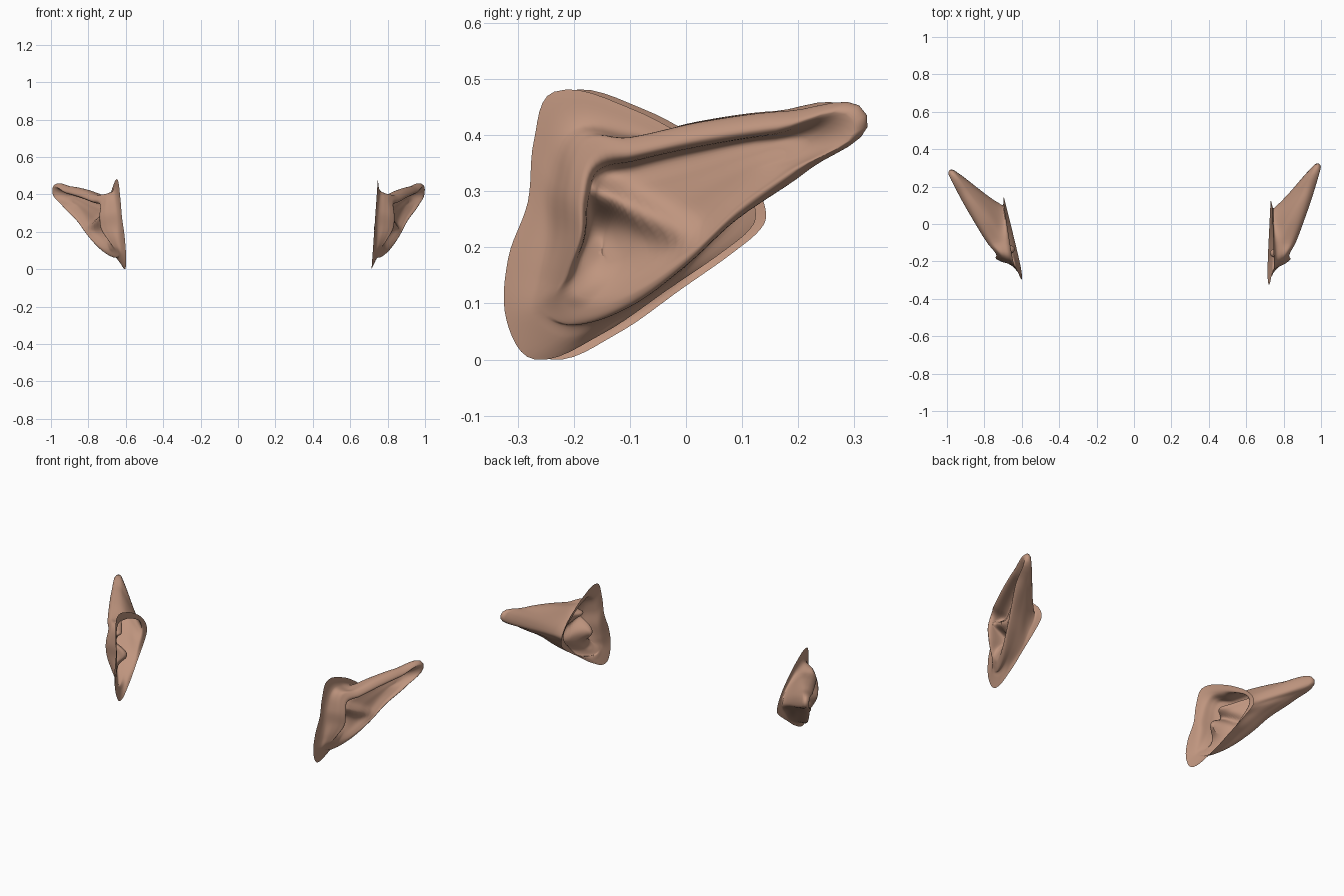
import bpy, bmesh, math
from mathutils import Vector, Matrix

if "Cube" in bpy.data.objects:
    bpy.data.objects.remove(bpy.data.objects["Cube"])

# Outlines of the right ear in (y, z), 14 points each: from the tip, over the top, down the front, back along the bottom
FLANGE = [(.122, .275), (.10, .315), (.04, .37), (-.10, .448), (-.235, .477), (-.271, .39), (-.282, .28),
          (-.317, .18), (-.32, .07), (-.27, .0), (-.15, .045), (-.03, .126), (.07, .195), (.12, .24)]
BASE = [(.085, .285), (.06, .33), (0, .365), (-.10, .405), (-.20, .415), (-.24, .32), (-.245, .23),
        (-.265, .15), (-.275, .08), (-.215, .037), (-.12, .078), (-.02, .145), (.04, .21), (.075, .25)]
RIM = [(.321, .435), (.18, .441), (.03, .421), (-.10, .393), (-.175, .385), (-.205, .30), (-.205, .22),
       (-.225, .14), (-.245, .088), (-.20, .062), (-.10, .095), (0, .168), (.09, .25), (.22, .34)]
RIM_X = [.978, .928, .88, .835, .80, .805, .80, .765, .735, .745, .79, .84, .88, .935]
INNER = [(.225, .385), (.15, .393), (.02, .37), (-.09, .345), (-.152, .325), (-.168, .28), (-.175, .22),
         (-.19, .17), (-.195, .12), (-.16, .11), (-.08, .14), (.02, .21), (.09, .275), (.17, .335)]
FLOOR = [(.18, .368), (.12, .365), (.02, .335), (-.06, .315), (-.12, .295), (-.14, .265), (-.15, .22),
         (-.15, .19), (-.14, .17), (-.11, .17), (-.06, .19), (.02, .245), (.07, .29), (.13, .338)]
AROUND, ACROSS = 6, 6


def blade_x(y):
    return .85 + .46 * y


def hermite(p0, p1, p2, p3, t):
    d = (p2 - p1).length
    m1, m2 = (p2 - p0).normalized() * d, (p3 - p1).normalized() * d
    a, b = t * t, t * t * t
    return p1 * (2 * b - 3 * a + 1) + m1 * (b - 2 * a + t) + p2 * (3 * a - 2 * b) + m2 * (b - a)


def smooth_ring(pts):
    n = len(pts)
    return [hermite(pts[i - 1], pts[i], pts[(i + 1) % n], pts[(i + 2) % n], j / AROUND)
            for i in range(n) for j in range(AROUND)]


def ear_grid():
    n = len(RIM)
    flange = [Vector((.703 + .07 * z, y, z)) for y, z in FLANGE]
    base = [Vector((.718 + .07 * z, y, z)) for y, z in BASE]
    rim = [Vector((x, y, z)) for x, (y, z) in zip(RIM_X, RIM)]
    inner = [Vector((max(blade_x(y), .77) - (.03 if k < 5 else .018 if k < 7 else .004), y, z))
             for k, (y, z) in enumerate(INNER)]
    floor = [Vector((blade_x(y) - (.03 if k < 8 else .022), y, z)) for k, (y, z) in enumerate(FLOOR)]
    spine = [(floor[k] + floor[-k % n]) / 2 for k in range(n)]
    # underside of the rim: a soft slope at the front, a thick edge elsewhere
    back, crest = [], []
    for k in range(n):
        if 4 <= k <= 8:
            p = rim[k].lerp(base[k], .45)
        else:
            p = rim[k].lerp(base[k], .03 if k == 0 else .07)
            thick = .025 if k == 0 else .04 if k in (1, 13) else .055
            p.x = max(rim[k].x - thick, (rim[k].x + base[k].x) / 2)
        back.append(p)
        # rounded top of the rim
        c = rim[k].lerp(inner[k], .25 if k == 0 else .65 if k < 7 else .5)
        c.x = rim[k].x + (.008 if k == 0 else .018)
        crest.append(c)
    rings = [smooth_ring(r) for r in (flange, base, back, rim, crest, inner, floor, spine)]
    rows = []
    last = len(rings) - 1
    for i in range(last):
        for j in range(ACROSS + (i == last - 1)):
            t = j / ACROSS
            row = []
            for k in range(len(rings[0])):
                p = hermite(rings[max(i - 1, 0)][k], rings[i][k], rings[i + 1][k],
                            rings[min(i + 2, last)][k], t)
                w = min(max((i + t - 4.2) / .8, 0), 1)
                row.append(p + Vector((w * detail(p), 0, 0)))
            rows.append(row)
    return rows


def detail(p):
    # concha pit, and the ridge running back from the front of the helix
    q = Vector((p.y, p.z))
    pit = -.035 * math.exp(-((q.x + .15) ** 2 + (q.y - .22) ** 2) / .04 ** 2)
    a, b = Vector((-.17, .305)), Vector((-.01, .225))
    t = min(max((q - a).dot(b - a) / (b - a).length_squared, 0), 1)
    dist = (q - a.lerp(b, t)).length
    return pit + .058 * (1 - .65 * t) * math.exp(-(dist / .026) ** 2)


skin = bpy.data.materials.new("skin")
skin.diffuse_color = (.52, .30, .21, 1)
skin.use_nodes = True
skin.node_tree.nodes["Principled BSDF"].inputs["Base Color"].default_value = skin.diffuse_color
GRID = ear_grid()
LOW = min(p.z for row in GRID for p in row)


def make_ear(name, matrix):
    bm = bmesh.new()
    verts = [[bm.verts.new(p - Vector((0, 0, LOW))) for p in row] for row in GRID]
    n = len(verts[0])
    for r in range(len(verts) - 1):
        for k in range(n):
            m = (k + 1) % n
            bm.faces.new((verts[r][k], verts[r][m], verts[r + 1][m], verts[r + 1][k]))
    bmesh.ops.remove_doubles(bm, verts=bm.verts[:], dist=.0004)
    bm.transform(matrix)
    bmesh.ops.recalc_face_normals(bm, faces=bm.faces[:])
    # keep the outer side of the skin facing away from the head
    side = 1 if name.startswith("right") else -1
    if sum(f.normal.x * f.calc_area() for f in bm.faces) * side < 0:
        bmesh.ops.reverse_faces(bm, faces=bm.faces[:])
    for f in bm.faces:
        f.smooth = True
    mesh = bpy.data.meshes.new(name)
    bm.to_mesh(mesh)
    bm.free()
    mesh.materials.append(skin)
    bpy.context.collection.objects.link(bpy.data.objects.new(name, mesh))


# Right ear, and a mirrored left ear turned a little further outward
make_ear("right_ear", Matrix.Translation((.011, 0, 0)))
make_ear("left_ear", Matrix.Translation((.035, .158, 0)) @ Matrix.Rotation(math.radians(11), 4, 'Z')
         @ Matrix.Scale(-1, 4, (1, 0, 0)))
